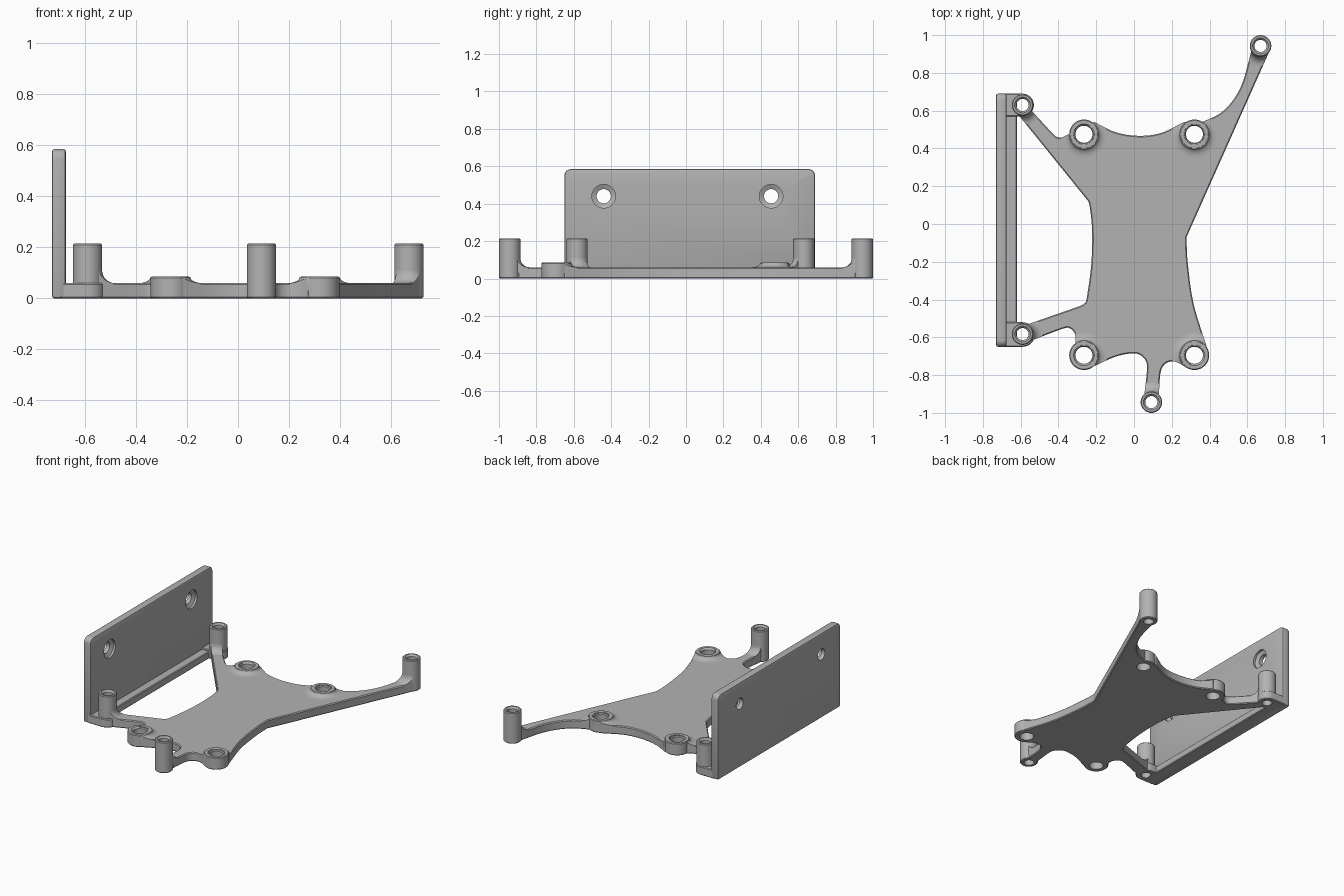
import bpy, bmesh, math
from mathutils import Matrix, Vector

cube = bpy.data.objects.get("Cube")
if cube:
    bpy.data.objects.remove(cube, do_unlink=True)

grey = bpy.data.materials.new("plastic grey")
grey.use_nodes = True
COLOUR = (0.45, 0.45, 0.45, 1)
grey.diffuse_color = COLOUR
grey.node_tree.nodes["Principled BSDF"].inputs["Base Color"].default_value = COLOUR

T = 0.06                                        # plate thickness
TO_X = Matrix(((0, 0, 1, 0), (1, 0, 0, 0), (0, 1, 0, 0), (0, 0, 0, 1)))
parts = []


def finish(name, bm, matrix=None):
    bmesh.ops.remove_doubles(bm, verts=bm.verts, dist=1e-5)
    if matrix:
        bm.transform(matrix)
    bmesh.ops.recalc_face_normals(bm, faces=bm.faces)
    mesh = bpy.data.meshes.new(name)
    bm.to_mesh(mesh)
    bm.free()
    mesh.materials.append(grey)
    ob = bpy.data.objects.new(name, mesh)
    bpy.context.collection.objects.link(ob)
    parts.append(ob)
    return ob


def prism(name, pts, height, matrix=None):
    bm = bmesh.new()
    face = bm.faces.new([bm.verts.new((x, y, 0)) for x, y in pts])
    top = bmesh.ops.extrude_face_region(bm, geom=[face])["geom"]
    moved = [v for v in top if isinstance(v, bmesh.types.BMVert)]
    bmesh.ops.translate(bm, verts=moved, vec=(0, 0, height))
    return finish(name, bm, matrix)


def lathe(name, profile, centre, matrix=None, steps=48):
    """Turn a closed (radius, z) profile about a vertical axis."""
    bm = bmesh.new()
    verts = [bm.verts.new((r, 0, z)) for r, z in profile]
    edges = [bm.edges.new((verts[i - 1], verts[i])) for i in range(len(verts))]
    bmesh.ops.spin(bm, geom=verts + edges, cent=(0, 0, 0), axis=(0, 0, 1),
                   angle=math.tau, steps=steps)
    bmesh.ops.remove_doubles(bm, verts=bm.verts, dist=1e-5)
    if matrix:
        bm.transform(matrix)
    return finish(name, bm, Matrix.Translation(centre))


def apply(ob, mod):
    bpy.context.view_layer.objects.active = ob
    bpy.ops.object.modifier_apply(modifier=mod.name)


def bevel(ob, width, segments=1):
    mod = ob.modifiers.new("bevel", "BEVEL")
    mod.width, mod.segments = width, segments
    mod.limit_method, mod.angle_limit = "ANGLE", math.radians(40)
    apply(ob, mod)


def combine(ob, tool, operation):
    mod = ob.modifiers.new("cut", "BOOLEAN")
    mod.operation, mod.object, mod.solver = operation, tool, "EXACT"
    apply(ob, mod)


def discard(ob):
    parts.remove(ob)
    bpy.data.objects.remove(ob, do_unlink=True)


def smooth(points, steps=6):
    """Catmull-Rom curve through the points."""
    p = [Vector(q) for q in points]
    if len(p) < 3:
        return [tuple(q) for q in p]
    p = [2 * p[0] - p[1]] + p + [2 * p[-1] - p[-2]]
    out = []
    for a, b, c, d in zip(p, p[1:], p[2:], p[3:]):
        for i in range(steps):
            t = i / steps
            out.append(tuple(0.5 * (2 * b + (c - a) * t + (2 * a - 5 * b + 4 * c - d) * t * t
                                    + (3 * b - a - 3 * c + d) * t ** 3)))
    return out + [tuple(p[-2])]


# Plate outline, clockwise from the long arm: straight runs and smooth curves
runs = [
    [(0.65, 0.96), (0.715, 0.91)],
    [(0.278, -0.07), (0.284, -0.2), (0.315, -0.42), (0.385, -0.65)],
    [(0.28, -0.763), (0.24, -0.738), (0.2, -0.727), (0.16, -0.745), (0.14, -0.79), (0.132, -0.9)],
    [(0.055, -0.9), (0.068, -0.78), (0.065, -0.73), (0.035, -0.695),
     (-0.01, -0.685), (-0.1, -0.703), (-0.22, -0.757)],
    [(-0.31, -0.64), (-0.312, -0.585), (-0.34, -0.552), (-0.385, -0.557), (-0.55, -0.62)],
    [(-0.61, -0.55), (-0.56, -0.53)],
    [(-0.285, -0.434), (-0.262, -0.42), (-0.25, -0.39), (-0.226, -0.21),
     (-0.222, -0.03), (-0.236, 0.1), (-0.25, 0.13)],
    [(-0.63, 0.6), (-0.56, 0.62)],
    [(-0.435, 0.483), (-0.41, 0.462), (-0.38, 0.459), (-0.33, 0.485)],
    [(-0.21, 0.54), (-0.1, 0.487), (0.02, 0.467), (0.14, 0.481), (0.265, 0.54)],
    [(0.36, 0.54), (0.45, 0.582), (0.52, 0.65), (0.575, 0.75), (0.622, 0.92)],
]
outline = [p for run in runs for p in smooth(run)]
plate = prism("base_plate", outline, T)
bevel(plate, 0.007)
mask = prism("outline_mask", outline, 0.3)

# Wall plate with rounded upper corners, and its foot rail
Y0, Y1, TOP, R = -0.65, 0.69, 0.585, 0.035
arc = [(math.cos(a * math.pi / 12), math.sin(a * math.pi / 12)) for a in range(7)]
wall_pts = [(Y0, 0), (Y1, 0)]
wall_pts += [(Y1 - R + R * c, TOP - R + R * s) for c, s in arc]
wall_pts += [(Y0 + R - R * c, TOP - R + R * s) for c, s in reversed(arc)]
wall = prism("mounting_wall", wall_pts, 0.055, Matrix.Translation((-0.73, 0, 0)) @ TO_X)
bevel(wall, 0.01, 2)
rail = prism("foot_rail", [(-0.7, Y0 + 0.01), (-0.62, Y0 + 0.01),
                           (-0.62, Y1 - 0.01), (-0.7, Y1 - 0.01)], 0.05)
bevel(rail, 0.005)

# Counterbored screw holes in the wall
for y in (-0.44, 0.455):
    bore = lathe("wall_bore", [(0, -0.1), (0.038, -0.1), (0.038, 0.028), (0.063, 0.04),
                               (0.063, 0.1), (0, 0.1)], (-0.73, y, 0.44), TO_X)
    combine(wall, bore, "DIFFERENCE")
    discard(bore)

# Rounded tabs that join the rail to the arms
tabs = []
for side, y, r in (("back", 0.63, 0.06), ("front", -0.585, 0.065)):
    end = [(-0.59 + r * math.cos(a), y + r * math.sin(a))
           for a in (math.pi * (i / 16 - 0.5) for i in range(17))]
    tab = prism(side + "_tab", [(-0.7, y - r)] + end + [(-0.7, y + r)], T)
    bevel(tab, 0.005)
    tabs.append(tab)


def post(name, x, y, r, hole, top, flare_w, flare_h):
    """Hollow post, its root fillet on the plate, and the hole below it."""
    c = 0.005
    lathe(name, [(hole, 0), (r - c, 0), (r, c), (r, top - c), (r - c, top),
                 (hole + 0.01, top), (hole, top - 0.012)], (x, y, 0))
    curve = [(r + flare_w * (1 - math.cos(a)), T + flare_h * (1 - math.sin(a)))
             for a in (math.pi / 2 * i / 8 for i in range(9))]
    fillet = lathe(name + "_fillet", [(hole + 0.005, T + flare_h)] + curve
                   + [(r + flare_w, T / 2), (hole + 0.005, T / 2)], (x, y, 0))
    combine(fillet, mask, "INTERSECT")
    drill = lathe("drill", [(0, -0.1), (hole + 0.004, -0.1),
                            (hole + 0.004, 0.4), (0, 0.4)], (x, y, 0))
    for body in [plate] + (tabs if x < -0.5 else []):
        combine(body, drill, "DIFFERENCE")
    discard(drill)


# Low bosses at the plate corners
for x, side in ((-0.265, "right"), (0.32, "left")):
    for y, end in ((0.475, "back"), (-0.695, "front")):
        post(f"{end}_{side}_boss", x, y, 0.078, 0.045, 0.085, 0.045, 0.024)

# Tall standoffs at the arm ends
for name, x, y in (("back_right", -0.59, 0.63), ("front_right", -0.59, -0.583),
                   ("back_left", 0.67, 0.943), ("front", 0.092, -0.943)):
    post(name + "_standoff", x, y, 0.057, 0.032, 0.215, 0.05, 0.05)

discard(mask)
for ob in parts:
    bpy.ops.object.select_all(action="DESELECT")
    ob.select_set(True)
    bpy.context.view_layer.objects.active = ob
    bpy.ops.object.shade_smooth_by_angle(angle=math.radians(30))
